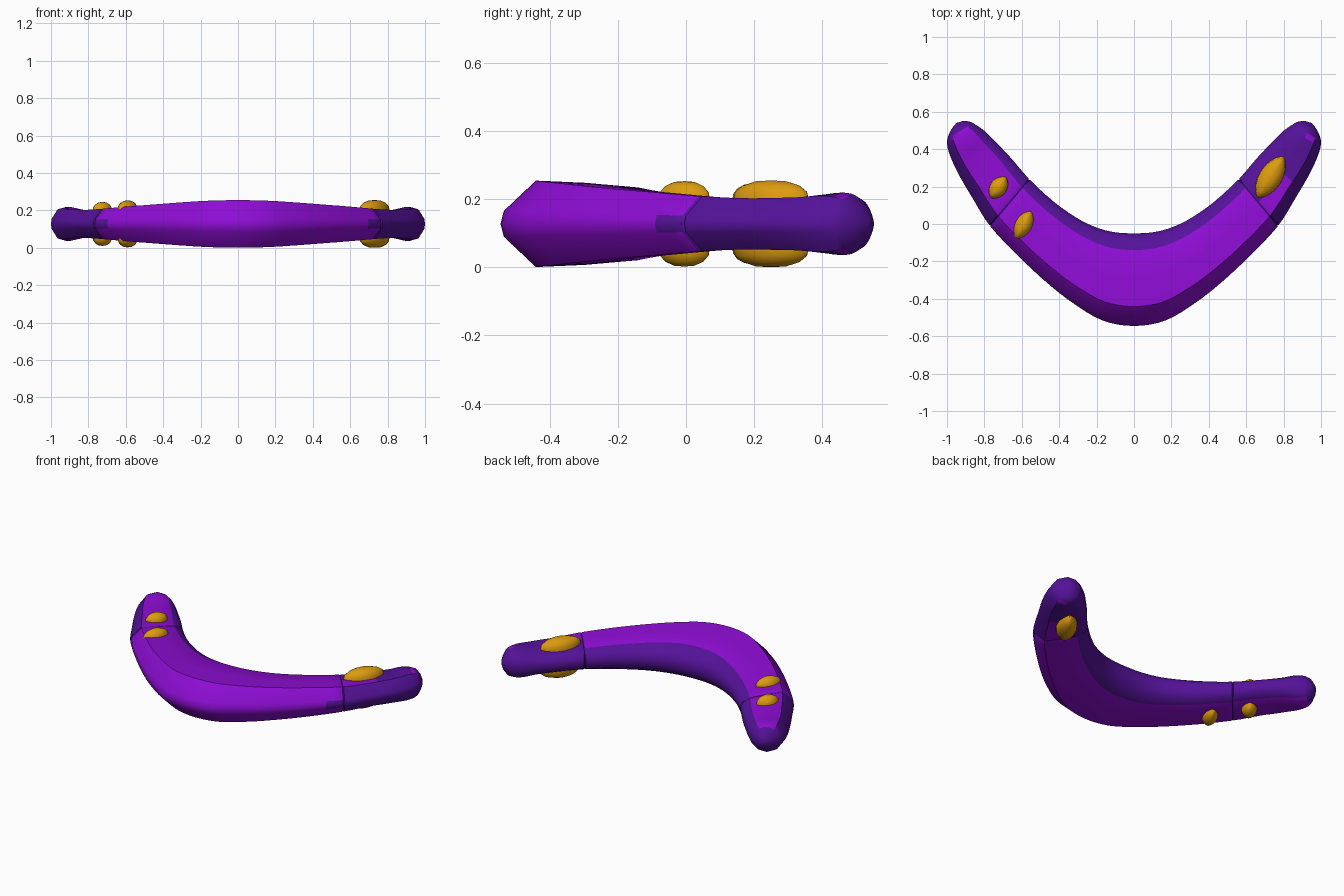
import bpy, bmesh, math
from mathutils import Vector

if "Cube" in bpy.data.objects:
    bpy.data.objects.remove(bpy.data.objects["Cube"])

ZC = 0.128


def material(name, rgb):
    m = bpy.data.materials.new(name)
    m.diffuse_color = (*rgb, 1)
    m.use_nodes = True
    m.node_tree.nodes["Principled BSDF"].inputs["Base Color"].default_value = m.diffuse_color
    return m


purple = material("bright purple", (0.27, 0.004, 0.66))
indigo = material("deep indigo", (0.09, 0.006, 0.32))
gold = material("gold", (0.72, 0.33, 0.005))


def finish(name, bm, mats, angle):
    bmesh.ops.recalc_face_normals(bm, faces=bm.faces)
    me = bpy.data.meshes.new(name)
    bm.to_mesh(me)
    bm.free()
    for m in mats:
        me.materials.append(m)
    ob = bpy.data.objects.new(name, me)
    bpy.context.collection.objects.link(ob)
    bpy.ops.object.select_all(action='DESELECT')
    ob.select_set(True)
    bpy.context.view_layer.objects.active = ob
    bpy.ops.object.shade_smooth_by_angle(angle=math.radians(angle))
    return ob


# Stations of one arm: outer x, y, inner x, y, half height
ARM = [(0, -.545, 0, -.05, .127), (.17, -.515, .11, -.043, .124),
       (.33, -.42, .21, -.015, .115), (.47, -.31, .31, .035, .105),
       (.62, -.17, .43, .12, .094), (.77, -.01, .56, .24, .081),
       (.87, .15, .66, .355, .075), (.94, .27, .75, .45, .08),
       (.985, .37, .80, .50, .092), (1.0, .44, .85, .535, .088),
       (.98, .50, .875, .547, .06), (.95, .54, .91, .552, .02)]
LAST = len(ARM) - 1


def station(i):
    i = max(-LAST, min(LAST, i))
    a = ARM[abs(i)]
    s = -1 if i < 0 else 1
    return (s * a[0], a[1], s * a[2], a[3], a[4])


def sample(u):
    # Catmull-Rom blend between stations
    i = min(math.floor(u), LAST - 1)
    t = u - i
    p = [station(i + k) for k in (-1, 0, 1, 2)]
    return [0.5 * (2 * b + (c - a) * t + (2 * a - 5 * b + 4 * c - d) * t * t
                   + (3 * b - a - 3 * c + d) * t ** 3) for a, b, c, d in zip(*p)]


# Cross-section: position from outer to inner edge, height, angle when rounded
HALF = [(.02, .3, 18), (.21, 1, 55), (.5, .95, 90),
        (.82, .84, 125), (.95, .55, 145), (1, .2, 168)]
SECTION = [(0, 0, 0)] + HALF + [(t, -z, -a) for t, z, a in reversed(HALF)]


def ring(bm, u, shrink=1.0):
    ox, oy, ix, iy, h = sample(u)
    k = min(1, max(0, (abs(u) - 6.5) / 2.5))
    vs = []
    for t, z, a in SECTION:
        a = math.radians(a)
        t = t * (1 - k) + (.5 - .5 * math.cos(a)) * k
        z = z * (1 - k) + math.sin(a) * k
        t = .5 + (t - .5) * shrink
        vs.append(bm.verts.new((ox + (ix - ox) * t, oy + (iy - oy) * t,
                                ZC + h * z * shrink)))
    return vs


# Curved body, with a narrow seam groove on each arm
STEPS = 4
us = [(i / STEPS, 1.0) for i in range(-LAST * STEPS, LAST * STEPS + 1)
      if abs(i) != 5 * STEPS]
for s in (-1, 1):
    us += [(s * 4.97, 1.0), (s * 5.0, .965), (s * 5.03, 1.0)]
us.sort()


def body_colour(u, j):
    n = len(SECTION)
    j = min(j, n - 1 - j)            # same rule above and below
    au = abs(u)
    if j >= 4:                       # inner edge band
        return 1
    if 4.97 < au < 5.03:             # seam
        return 1
    if j == 0:                       # outermost edge
        return 1 if au > 4.4 else 0
    if j == 1:                       # outer bevel
        return 1 if au > 5 else 0
    if u < 0:                        # left tip keeps its purple top
        return 1 if au > 9.2 else 0
    if 5 < u < 8.4:
        return 0 if j == 2 and u < 6.2 else 1
    return 1 if u > 9 else (0 if u < 5 or j == 2 else 1)


bm = bmesh.new()
rings = [ring(bm, u, s) for u, s in us]
n = len(SECTION)
for r in range(len(rings) - 1):
    mid = (us[r][0] + us[r + 1][0]) / 2
    a, b = rings[r], rings[r + 1]
    for j in range(n):
        f = bm.faces.new((a[j], a[(j + 1) % n], b[(j + 1) % n], b[j]))
        f.material_index = body_colour(mid, j)
for end in (rings[0], rings[-1]):
    bm.faces.new(end).material_index = 1
finish("curved_body", bm, [purple, indigo], 35)


# Almond-shaped gems, set through the body so they show on both faces
def gem(name, x, y, length, width, angle, height):
    bm = bmesh.new()
    levels = [(-1, .4), (-.9, .75), (-.75, .95), (-.55, 1),
              (.55, 1), (.75, .95), (.9, .75), (1, .4)]
    ca, sa = math.cos(math.radians(angle)), math.sin(math.radians(angle))
    outline = []
    for i in range(20):
        t = 2 * math.pi * i / 20
        c, s = math.cos(t), math.sin(t)
        outline.append((c * length, s * abs(s) ** .4 * width))
    rows = [[bm.verts.new((x + (p * ca - q * sa) * k, y + (p * sa + q * ca) * k,
                           ZC + height * z)) for p, q in outline]
            for z, k in levels]
    for a, b in zip(rows, rows[1:]):
        for j in range(20):
            bm.faces.new((a[j], a[(j + 1) % 20], b[(j + 1) % 20], b[j]))
    for row, z in ((rows[0], -1), (rows[-1], 1)):
        top = bm.verts.new(Vector((x, y, ZC + z * height * 1.02)))
        for j in range(20):
            bm.faces.new((row[j], row[(j + 1) % 20], top))
    finish(name, bm, [gold], 50)


gem("large_gem", .73, .25, .13, .062, 58, .125)
gem("small_gem_outer", -.725, .195, .07, .047, 55, .115)
gem("small_gem_inner", -.59, -.005, .085, .047, 62, .123)
